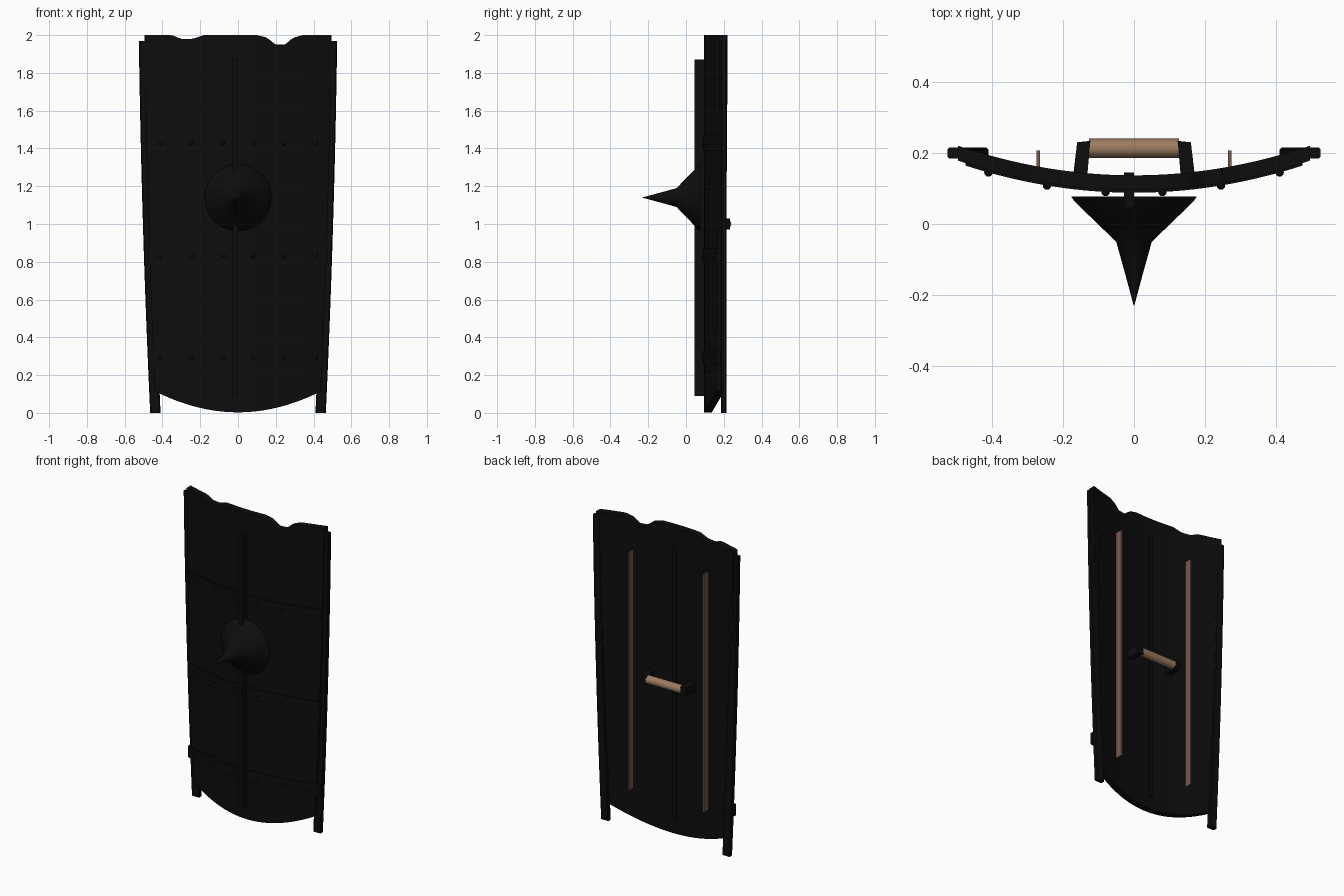
import bpy, bmesh, math
from mathutils import Matrix, Vector

if "Cube" in bpy.data.objects:
    bpy.data.objects.remove(bpy.data.objects["Cube"])


def material(name, rgb):
    m = bpy.data.materials.new(name)
    m.diffuse_color = (*rgb, 1)
    m.use_nodes = True
    m.node_tree.nodes["Principled BSDF"].inputs["Base Color"].default_value = m.diffuse_color
    return m


BLACK = material("black_iron", (0.004, 0.004, 0.004))
WOOD = material("light_wood", (0.33, 0.20, 0.115))
BROWN = material("brown_leather", (0.18, 0.10, 0.075))


def finish(bm, name, mat, smooth=True):
    bmesh.ops.recalc_face_normals(bm, faces=bm.faces)
    me = bpy.data.meshes.new(name)
    bm.to_mesh(me)
    bm.free()
    me.materials.append(mat)
    ob = bpy.data.objects.new(name, me)
    bpy.context.collection.objects.link(ob)
    if smooth:
        bpy.ops.object.select_all(action='DESELECT')
        ob.select_set(True)
        bpy.context.view_layer.objects.active = ob
        bpy.ops.object.shade_smooth_by_angle(angle=math.radians(35))
    return ob


def loft(name, rings, mat, smooth=True):
    """Skin closed cross-sections and cap both ends."""
    bm = bmesh.new()
    vs = [[bm.verts.new(p) for p in r] for r in rings]
    n = len(vs[0])
    for a, b in zip(vs, vs[1:]):
        for i in range(n):
            j = (i + 1) % n
            bm.faces.new((a[i], a[j], b[j], b[i]))
    bm.faces.new(vs[0])
    bm.faces.new(vs[-1])
    return finish(bm, name, mat, smooth)


def box(name, x0, x1, y0, y1, z0, z1, mat):
    return loft(name, [[(x0, y0, z), (x1, y0, z), (x1, y1, z), (x0, y1, z)]
                       for z in (z0, z1)], mat, False)


def face_y(x):                      # front surface of the curved plate
    return 0.095 + 0.34 * x * x


def rail_x(z):                      # outer edge of the side rails
    s = z / 1.97
    return 0.465 + 0.06 * s + 0.032 * s * (1 - s)


NOTCHES = [(-1, 2), (-.35, 2), (-.30, 1.98), (-.24, 1.98), (-.18, 2), (.10, 2), (.15, 1.988),
           (.20, 1.95), (.25, 1.95), (.29, 1.985), (.34, 2), (1, 2)]


def top_z(x):
    for (xa, za), (xb, zb) in zip(NOTCHES, NOTCHES[1:]):
        if xa <= x <= xb:
            return za + (zb - za) * (x - xa) / (xb - xa)


# curved plate with a worn top edge and a rounded bottom edge
ROWS, COLS = 16, 60
rings = []
for c in range(COLS + 1):
    u = -1 + 2 * c / COLS
    front, back = [], []
    for r in range(ROWS + 1):
        z_lo = 0.003 + 0.097 * (u * 0.44 / 0.41) ** 2
        t = r / ROWS
        x = u * (rail_x(z_lo + (2 - z_lo) * t) - 0.03)
        z = z_lo + (top_z(x) - z_lo) * t
        front.append((x, face_y(x), z))
        back.append((x, face_y(x) + 0.042, z))
    rings.append(front + back[::-1])
bm = bmesh.new()
vs = [[bm.verts.new(p) for p in r] for r in rings]
n = len(vs[0])
for a, b in zip(vs, vs[1:]):
    for i in range(n):
        j = (i + 1) % n
        bm.faces.new((a[i], a[j], b[j], b[i]))
for ring in (vs[0], vs[-1]):
    for r in range(ROWS):
        bm.faces.new((ring[r], ring[r + 1], ring[n - 2 - r], ring[n - 1 - r]))
finish(bm, "curved_plate", BLACK)

# side rails, chamfered bars following the flared edge
for s, side in ((-1, "left"), (1, "right")):
    rings = []
    for k in range(13):
        z = 1.97 * k / 12
        xo, c = rail_x(z), 0.005
        xi = xo - 0.055
        prof = [(xi, .185 + c), (xi + c, .185), (xo - c, .185), (xo, .185 + c),
                (xo, .215 - c), (xo - c, .215), (xi + c, .215), (xi, .215 - c)]
        rings.append([(s * x, y, z) for x, y in prof])
    loft(side + "_rail", rings, BLACK)

# horizontal bands with rivets
for i, (z0, z1) in enumerate(((0.255, 0.33), (0.795, 0.87), (1.39, 1.47))):
    rings = []
    for c in range(41):
        x = -0.475 + 0.95 * c / 40
        y = face_y(x)
        rings.append([(x, y - .007, z0), (x, y - .007, z1), (x, y + .01, z1), (x, y + .01, z0)])
    loft(f"band_{i + 1}", rings, BLACK)
    bm = bmesh.new()
    for x in (-.41, -.245, -.08, .08, .245, .41):
        bmesh.ops.create_uvsphere(bm, u_segments=12, v_segments=8, radius=0.012, matrix=Matrix.Translation(
            (x, face_y(x) - .007, (z0 + z1) / 2)))
    finish(bm, f"band_rivets_{i + 1}", BLACK)

# vertical spine
box("centre_spine", -0.028, 0.0, 0.045, 0.145, 0.09, 1.87, BLACK)

# spiked boss
N = 32
rings = []
for y, r in ((0.078, 0.177), (0.064, 0.168), (0.0, 0.102), (-0.05, 0.05), (-0.14, 0.025), (-0.23, 0.0008)):
    rings.append([(r * math.cos(2 * math.pi * k / N), y, 1.14 + r * math.sin(2 * math.pi * k / N))
                  for k in range(N)])
loft("spiked_boss", rings, BLACK)

# grip and its two brackets
rings = [[(x, 0.213 + 0.027 * math.cos(2 * math.pi * k / 16), 1.0 + 0.027 * math.sin(2 * math.pi * k / 16))
          for k in range(16)] for x in (-0.126, 0.126)]
loft("hand_grip", rings, WOOD)
for s, side in ((-1, "left"), (1, "right")):
    prof = [(0.132, 0.13), (0.172, 0.13), (0.160, 0.230), (0.123, 0.234)]
    loft(side + "_grip_bracket", [[(s * x, y, z) for x, y in prof] for z in (0.972, 1.028)], BLACK, False)
    # back strips
    box(side + "_back_strip", s * 0.27 - 0.005, s * 0.27 + 0.005, 0.15, 0.207, 0.235, 1.785, BROWN)
